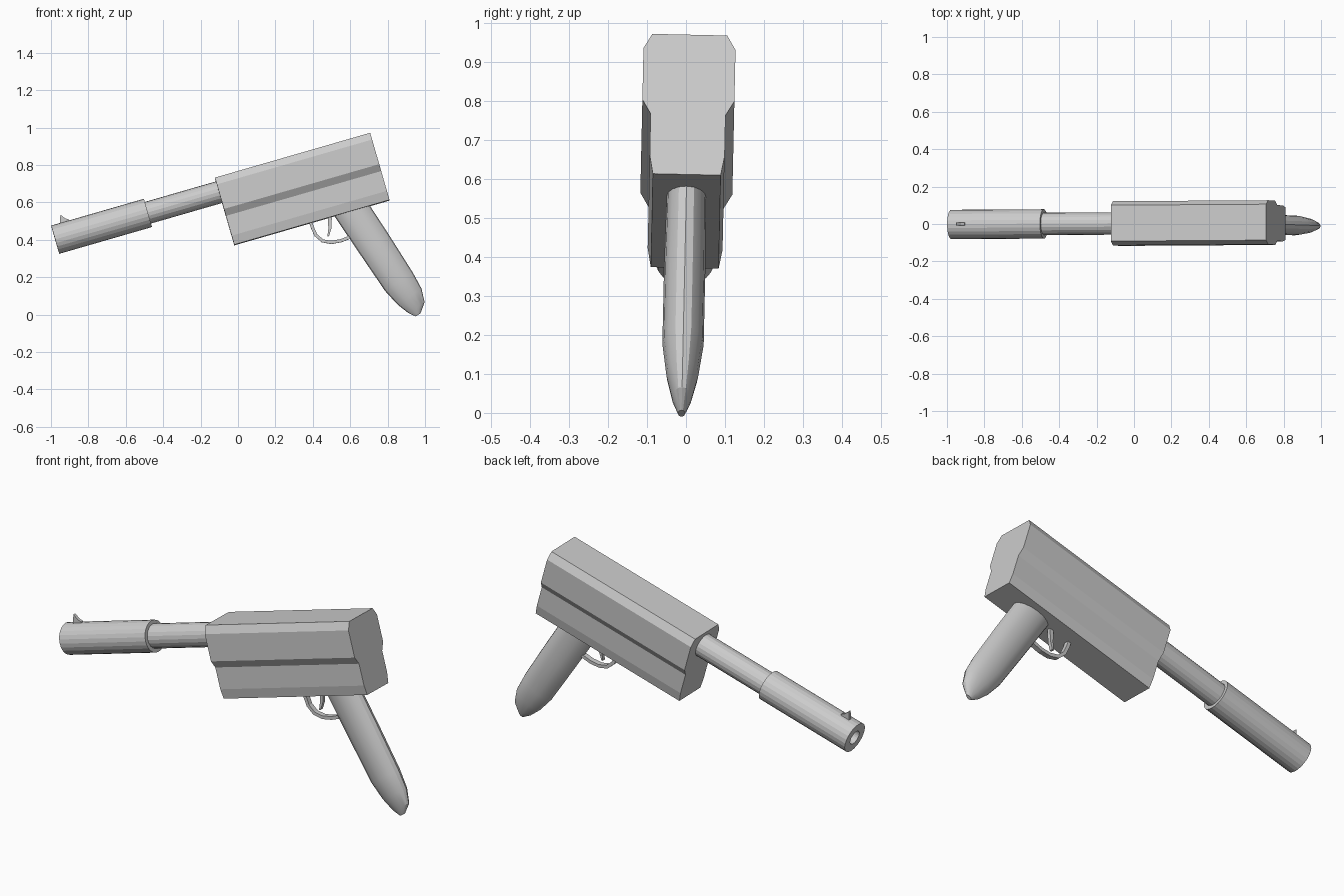
import bpy, bmesh, math
from mathutils import Matrix, Vector

if "Cube" in bpy.data.objects:
    bpy.data.objects.remove(bpy.data.objects["Cube"])

A = math.radians(16.1)
ROLL = 0.022          # the whole model leans slightly sideways


def place(u, y, v):
    """Body frame (u along barrel, v across) to world."""
    return Vector((-0.02 + u * math.cos(A) - v * math.sin(A), y,
                   0.372 + u * math.sin(A) + v * math.cos(A)))


def grip_place(t, y, n):
    """Grip frame (t down the grip, n front to back) to world."""
    return Vector((0.831 * n + 0.556 * t, y, 0.556 * n - 0.831 * t))


def loft(name, rings, smooth=False):
    """Skin a list of point rings and cap both ends."""
    bm = bmesh.new()
    rows = [[bm.verts.new((p.x, p.y + 0.005 + (p.z - 0.75) * ROLL, p.z - p.y * ROLL))
             for p in ring] for ring in rings]
    n = len(rows[0])
    for a, b in zip(rows, rows[1:]):
        for i in range(n):
            j = (i + 1) % n
            bm.faces.new((a[i], a[j], b[j], b[i]))
    bm.faces.new(rows[0])
    bm.faces.new(rows[-1])
    bmesh.ops.recalc_face_normals(bm, faces=bm.faces)
    me = bpy.data.meshes.new(name)
    bm.to_mesh(me)
    bm.free()
    ob = bpy.data.objects.new(name, me)
    bpy.context.collection.objects.link(ob)
    if smooth:
        bpy.ops.object.select_all(action='DESELECT')
        ob.select_set(True)
        bpy.context.view_layer.objects.active = ob
        bpy.ops.object.shade_smooth_by_angle(angle=math.radians(20))
    return ob


def circle(n):
    return [(math.cos(2 * math.pi * i / n), math.sin(2 * math.pi * i / n)) for i in range(n)]


def lathe(name, profile, v, n):
    return loft(name, [[place(u, r * c, v + r * s) for c, s in circle(n)]
                       for u, r in profile])


def plate(name, pts, half):
    """Side outline in world x, z extruded across y."""
    return loft(name, [[Vector((x, y, z)) for x, z in pts] for y in (-half, half)])


# Body: mirrored cross-section with a step along each side
side = [(0.087, 0), (0.096, 0.05), (0.096, 0.16), (0.118, 0.198), (0.118, 0.335), (0.096, 0.373)]
section = side + [(-y, v) for y, v in reversed(side)]
loft("body", [[place(u, y, v) for y, v in section] for u in (0, 0.864)])

# Barrel and its hollow muzzle sleeve
lathe("barrel", [(-0.45, 0.06), (0.05, 0.06)], 0.294, 20)
lathe("muzzle_sleeve", [(-0.396, 0.05), (-0.396, 0.0785), (-0.912, 0.0785),
                        (-0.912, 0.036), (-0.65, 0.036)], 0.293, 24)

# Front sight
plate("front_sight", [(-0.952, 0.48), (-0.90, 0.49), (-0.905, 0.508), (-0.925, 0.515),
                      (-0.95, 0.535)], 0.008)

# Grip: oval rings narrowing to a blunt tip (t, n front, n back, half width)
spec = [(-0.165, 0.721, 0.911, 0.050), (0.1, 0.722, 0.908, 0.053), (0.333, 0.724, 0.902, 0.053),
        (0.43, 0.739, 0.893, 0.041), (0.50, 0.762, 0.866, 0.025), (0.537, 0.785, 0.815, 0.009)]
loft("grip", [[grip_place(t, h * s, (a + b) / 2 + (b - a) / 2 * c) for c, s in circle(16)]
              for t, a, b, h in spec], smooth=True)

# Trigger
plate("trigger", [(0.478, 0.418), (0.487, 0.42), (0.499, 0.46), (0.503, 0.54),
                  (0.48, 0.54), (0.483, 0.46)], 0.009)

# Trigger guard: square strip swept along a bent path
path = [(0.385, 0.51), (0.396, 0.47), (0.416, 0.425), (0.452, 0.394), (0.50, 0.386),
        (0.55, 0.395), (0.64, 0.43)]
rings = []
for i, (x, z) in enumerate(path):
    p, q = path[max(i - 1, 0)], path[min(i + 1, len(path) - 1)]
    d = Vector((q[0] - p[0], 0, q[1] - p[1])).normalized()
    nrm = Vector((-d.z, 0, d.x))
    rings.append([Vector((x, 0, z)) + nrm * 0.0085 * a + Vector((0, 0.013 * b, 0))
                  for a, b in ((1, 1), (1, -1), (-1, -1), (-1, 1))])
loft("trigger_guard", rings)
